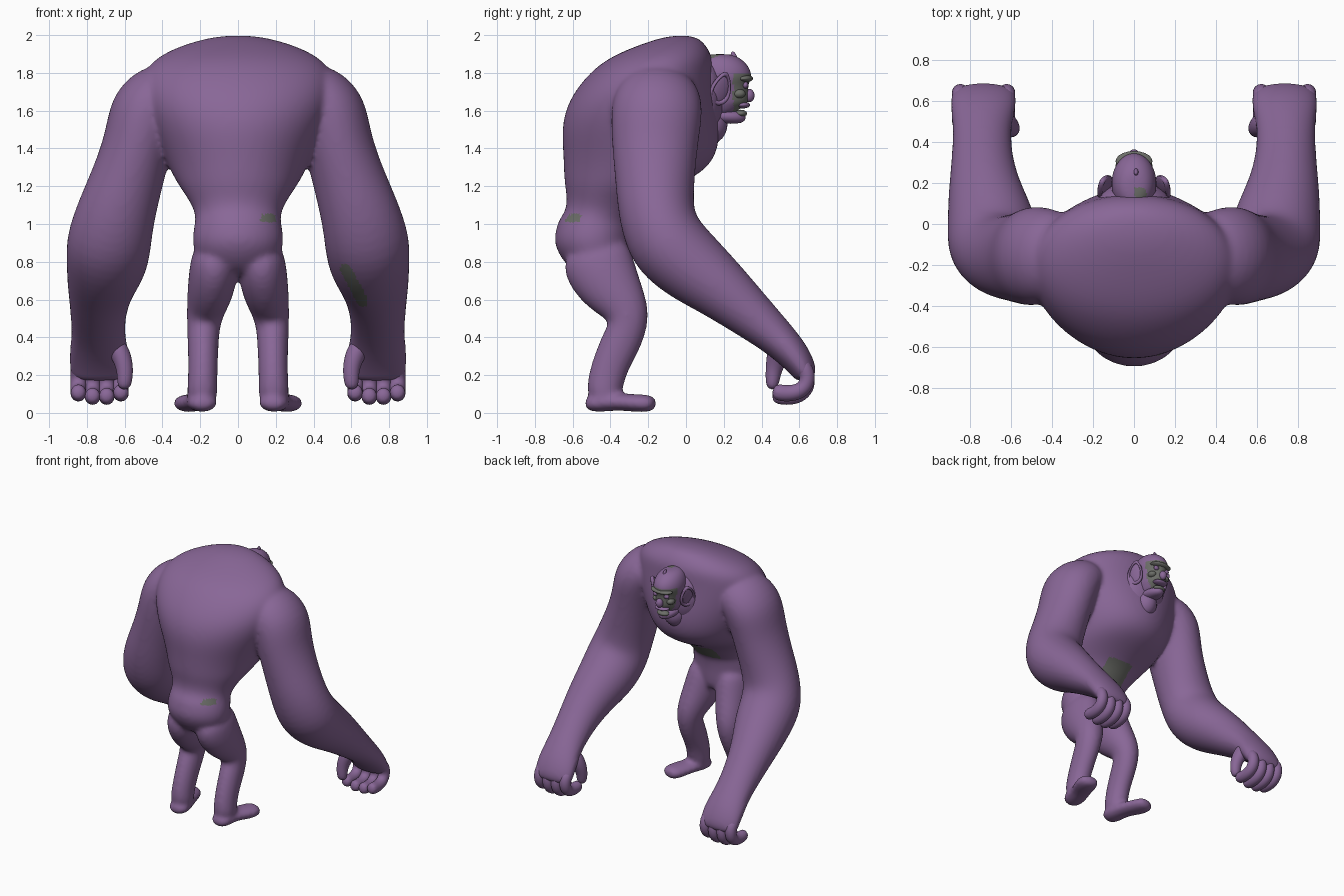
import bpy, bmesh, math
from mathutils import Vector, geometry

cube = bpy.data.objects.get("Cube")
if cube:
    bpy.data.objects.remove(cube, do_unlink=True)


def material(name, rgb):
    m = bpy.data.materials.new(name)
    m.use_nodes = True
    m.diffuse_color = (*rgb, 1)
    bsdf = m.node_tree.nodes["Principled BSDF"]
    bsdf.inputs["Base Color"].default_value = (*rgb, 1)
    bsdf.inputs["Roughness"].default_value = 0.8
    return m


SKIN = material("purple_skin", (0.25, 0.135, 0.31))
GREY = material("grey_green_patch", (0.15, 0.155, 0.14))


def loft(bm, sections, side=1, sides=16, upright=False):
    """Skin elliptical rings (x, y, z, half width, half depth) along a path."""
    pts = [Vector((s[0] * side, s[1], s[2])) for s in sections]
    rings = []
    for i, p in enumerate(pts):
        t = pts[min(i + 1, len(pts) - 1)] - pts[max(i - 1, 0)]
        t = Vector((0, 0, 1)) if upright else t.normalized()
        u = Vector((1, 0, 0))
        u = (u - t * u.dot(t)).normalized()
        v = t.cross(u)
        a, b = sections[i][3:]
        ring = []
        for k in range(sides):
            ang = math.tau * k / sides
            ring.append(bm.verts.new(p + u * a * math.cos(ang) + v * b * math.sin(ang)))
        rings.append(ring)
    faces = [bm.faces.new(rings[0]), bm.faces.new(rings[-1])]
    for r, q in zip(rings, rings[1:]):
        for k in range(sides):
            n = (k + 1) % sides
            faces.append(bm.faces.new((r[k], r[n], q[n], q[k])))
    bmesh.ops.recalc_face_normals(bm, faces=faces)


def slices(rows):
    """Turn (z, half width, back y, front y) rows into upright sections."""
    return [(0, (b + f) / 2, z, w, (f - b) / 2) for z, w, b, f in rows]


def paint_slots(mesh):
    mesh.materials.clear()
    mesh.materials.append(SKIN)
    mesh.materials.append(GREY)
    mesh.shade_smooth()


def finish(name, bm):
    mesh = bpy.data.meshes.new(name)
    bm.to_mesh(mesh)
    bm.free()
    obj = bpy.data.objects.new(name, mesh)
    bpy.context.collection.objects.link(obj)
    subdivision = obj.modifiers.new("Subdivision", "SUBSURF")
    subdivision.levels = subdivision.render_levels = 2
    paint_slots(mesh)
    return obj


def bake(obj):
    """Freeze the modifiers so faces can be coloured by rule."""
    deps = bpy.context.evaluated_depsgraph_get()
    mesh = bpy.data.meshes.new_from_object(obj.evaluated_get(deps))
    obj.modifiers.clear()
    obj.data = mesh
    paint_slots(mesh)
    return mesh


def blob(name, loc, size, rot=(0, 0, 0), mat=SKIN):
    bpy.ops.mesh.primitive_uv_sphere_add(segments=20, ring_count=12, location=loc, rotation=rot)
    obj = bpy.context.object
    obj.name = name
    obj.scale = size
    obj.data.materials.append(mat)
    obj.data.shade_smooth()


# Hunched torso from hips to the hump of the back
TORSO = slices([
    (0.72, 0.15, -0.56, -0.32), (0.79, 0.22, -0.65, -0.29), (0.90, 0.25, -0.71, -0.29),
    (0.98, 0.24, -0.69, -0.28), (1.02, 0.23, -0.68, -0.27), (1.07, 0.235, -0.64, -0.22),
    (1.14, 0.275, -0.635, -0.16), (1.21, 0.325, -0.65, -0.03), (1.28, 0.365, -0.655, 0.11),
    (1.38, 0.41, -0.66, 0.18), (1.52, 0.47, -0.67, 0.19), (1.66, 0.52, -0.63, 0.17),
    (1.79, 0.52, -0.53, 0.15), (1.88, 0.45, -0.42, 0.15), (1.95, 0.30, -0.25, 0.11),
    (2.0, 0.10, -0.09, 0.05)])

# Massive arm from shoulder to knuckles
ARM = [
    (0.29, -0.14, 1.74, 0.12, 0.18), (0.41, -0.145, 1.69, 0.185, 0.23),
    (0.49, -0.155, 1.60, 0.205, 0.25), (0.525, -0.165, 1.44, 0.185, 0.235),
    (0.585, -0.165, 1.24, 0.195, 0.215), (0.65, -0.16, 1.05, 0.215, 0.205),
    (0.685, -0.11, 0.90, 0.232, 0.22), (0.695, 0.02, 0.78, 0.22, 0.205),
    (0.73, 0.18, 0.66, 0.178, 0.168), (0.74, 0.33, 0.53, 0.15, 0.135),
    (0.74, 0.47, 0.41, 0.143, 0.105), (0.735, 0.57, 0.31, 0.165, 0.09),
    (0.73, 0.63, 0.22, 0.165, 0.07), (0.73, 0.64, 0.17, 0.15, 0.05)]

# Bent leg and outward turned foot
LEG = [
    (0.12, -0.49, 0.90, 0.11, 0.17), (0.125, -0.465, 0.77, 0.135, 0.20),
    (0.148, -0.38, 0.63, 0.125, 0.16), (0.18, -0.29, 0.51, 0.095, 0.112),
    (0.185, -0.33, 0.40, 0.085, 0.112), (0.185, -0.40, 0.26, 0.08, 0.10),
    (0.188, -0.43, 0.15, 0.08, 0.10), (0.19, -0.44, 0.05, 0.088, 0.085)]
FOOT = [
    (0.18, -0.54, 0.045, 0.06, 0.035), (0.187, -0.46, 0.055, 0.088, 0.055),
    (0.21, -0.36, 0.06, 0.075, 0.045), (0.26, -0.25, 0.05, 0.09, 0.05),
    (0.28, -0.155, 0.05, 0.075, 0.045)]

# Fuse torso and limbs into one skin
bm = bmesh.new()
loft(bm, TORSO, upright=True)
for side in (1, -1):
    for part in (ARM, LEG, FOOT):
        loft(bm, part, side)
body = finish("body", bm)
remesh = body.modifiers.new("Fuse", "REMESH")
remesh.mode = "VOXEL"
remesh.voxel_size = 0.015
soften = body.modifiers.new("Soften", "SMOOTH")
soften.iterations = 10
skin = bake(body)

# Worn grey patches: forearm, belt, belly
FOREARM = (Vector((0.57, 0, 0.76)), Vector((0.66, 0, 0.59)))
for f in skin.polygons:
    c = f.center
    flat = Vector((c.x, 0, c.z))
    t = min(max(geometry.intersect_point_line(flat, *FOREARM)[1], 0), 1)
    on_arm = (flat - FOREARM[0].lerp(FOREARM[1], t)).length < 0.03 and f.normal.y < 0
    on_belt = abs(c.x - 0.16) < 0.04 and abs(c.z - 1.03) < 0.022 and c.y < -0.45
    on_belly = abs(c.x) < 0.11 and abs(c.z - 1.09) < 0.065 and c.y > -0.32
    f.material_index = int(on_arm or on_belt or on_belly)

# Curled fingers and thumbs
for side, label in ((1, "left"), (-1, "right")):
    for i in range(4):
        x = 0.62 + 0.075 * i
        drop = 0.018 if i in (1, 2) else 0
        bm = bmesh.new()
        path = [(0.60, 0.27), (0.645, 0.21), (0.64, 0.15), (0.60, 0.11),
                (0.53, 0.10), (0.455, 0.115)]
        loft(bm, [(x, y, z - drop, 0.044, 0.047) for y, z in path], side, 10)
        finish(f"{label}_finger_{i + 1}", bm)
    bm = bmesh.new()
    loft(bm, [(0.66, 0.51, 0.38, 0.06, 0.07), (0.61, 0.48, 0.29, 0.055, 0.06),
              (0.595, 0.46, 0.21, 0.045, 0.042), (0.605, 0.455, 0.12, 0.038, 0.035)], side, 10)
    finish(f"{label}_thumb", bm)

# Head, thrust forward below the hump
bm = bmesh.new()
loft(bm, slices([
    (1.57, 0.06, 0.05, 0.24), (1.62, 0.08, 0.05, 0.30), (1.645, 0.09, 0.05, 0.335),
    (1.69, 0.095, 0.05, 0.335), (1.74, 0.105, 0.04, 0.33), (1.78, 0.115, 0.04, 0.355),
    (1.84, 0.105, 0.05, 0.335), (1.885, 0.075, 0.09, 0.28),
    (1.90, 0.03, 0.13, 0.23)]), upright=True)
head = finish("head", bm)
for f in bake(head).polygons:
    c = f.center
    mask = c.y > 0.25 and 1.60 < c.z < 1.80
    crown = math.hypot(c.x - 0.03, c.y - 0.15) < 0.03 and c.z > 1.8
    f.material_index = int(mask or crown)

# Jaw, neck and facial features
bm = bmesh.new()
loft(bm, slices([(1.53, 0.03, 0.18, 0.29), (1.55, 0.065, 0.10, 0.32),
                 (1.58, 0.07, 0.08, 0.32), (1.60, 0.05, 0.08, 0.29)]), upright=True)
finish("jaw", bm)
blob("neck", (0, 0.09, 1.67), (0.19, 0.115, 0.22))
blob("throat", (0, 0.12, 1.53), (0.09, 0.10, 0.11))
blob("nose", (0, 0.335, 1.68), (0.028, 0.028, 0.035))
blob("brow", (0, 0.305, 1.77), (0.09, 0.05, 0.022), mat=GREY)
blob("upper_lip", (0, 0.30, 1.63), (0.06, 0.04, 0.018))
blob("lower_lip", (0, 0.29, 1.585), (0.05, 0.033, 0.02), mat=GREY)
blob("crest", (0.01, 0.255, 1.88), (0.012, 0.016, 0.035), (0.3, 0, 0))
for side, label in ((1, "left"), (-1, "right")):
    blob(f"{label}_eye", (side * 0.048, 0.315, 1.735), (0.022, 0.015, 0.018))
    blob(f"{label}_cheek", (side * 0.06, 0.28, 1.69), (0.03, 0.035, 0.025), mat=GREY)
    turn = (-0.2, side * 0.25, side * 0.45)
    blob(f"{label}_ear", (side * 0.135, 0.185, 1.715), (0.014, 0.05, 0.082), turn)
    bpy.ops.mesh.primitive_torus_add(
        major_radius=1, minor_radius=0.17, major_segments=24, minor_segments=8)
    rim = bpy.context.object
    rim.name = f"{label}_ear_rim"
    # Stand the ring up and stretch it to a pointed oval
    for v in rim.data.vertices:
        a, b, c = v.co
        v.co = (c * 0.08, a * 0.05 * (1 - 0.3 * b), b * 0.08)
    rim.location = (side * 0.143, 0.185, 1.717)
    rim.rotation_euler = turn
    rim.data.materials.append(SKIN)
    rim.data.shade_smooth()
